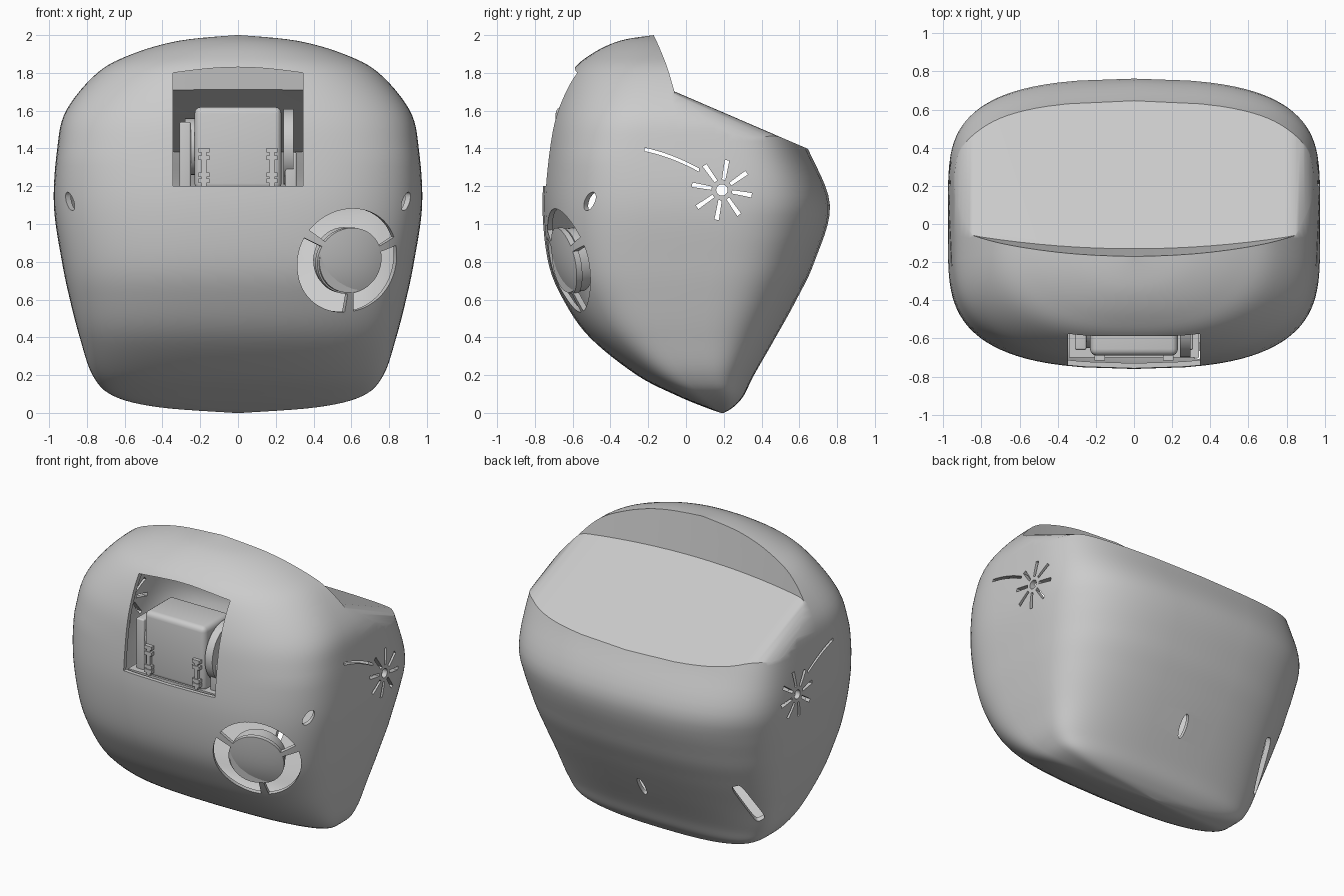
import bpy, bmesh
from math import sin, cos, pi, radians
from mathutils import Vector, Matrix

if "Cube" in bpy.data.objects:
    bpy.data.objects.remove(bpy.data.objects["Cube"])

grey = bpy.data.materials.new("plain grey")
grey.use_nodes = True
colour = (0.6, 0.6, 0.6, 1)
grey.diffuse_color = colour
grey.node_tree.nodes["Principled BSDF"].inputs["Base Color"].default_value = colour


def finish(name, bm):
    bmesh.ops.recalc_face_normals(bm, faces=bm.faces)
    mesh = bpy.data.meshes.new(name)
    bm.to_mesh(mesh)
    bm.free()
    mesh.materials.append(grey)
    obj = bpy.data.objects.new(name, mesh)
    bpy.context.collection.objects.link(obj)
    return obj


def activate(obj):
    bpy.ops.object.select_all(action='DESELECT')
    obj.select_set(True)
    bpy.context.view_layer.objects.active = obj


def smooth(obj, angle=35):
    activate(obj)
    bpy.ops.object.shade_smooth_by_angle(angle=radians(angle))


def cut(obj, cutter):
    mod = obj.modifiers.new("cut", 'BOOLEAN')
    mod.operation, mod.solver, mod.object = 'DIFFERENCE', 'EXACT', cutter
    activate(obj)
    bpy.ops.object.modifier_apply(modifier=mod.name)
    bpy.data.objects.remove(cutter)


def frame(point, normal):
    """Local axes on a surface: u sideways, v upwards, n outwards."""
    n = Vector(normal).normalized()
    u = Vector((0, 0, 1)).cross(n).normalized()
    m = Matrix((u, n.cross(u), n)).transposed().to_4x4()
    m.translation = point
    return m


def prism(bm, outline, m, low, high):
    rings = [[bm.verts.new(m @ Vector((p[0], p[1], h))) for p in outline] for h in (low, high)]
    bm.faces.new(rings[0])
    bm.faces.new(rings[1])
    for i in range(len(outline)):
        j = (i + 1) % len(outline)
        bm.faces.new((rings[0][i], rings[0][j], rings[1][j], rings[1][i]))


def ellipse(rx, ry, front=2.0, back=2.0, steps=40, bow=0.0):
    """Superellipse with its own squareness on the -y and +y halves, and bowed long sides."""
    points = []
    for i in range(steps):
        c, s = cos(2 * pi * i / steps), sin(2 * pi * i / steps)
        power = 2 / (back if s > 0 else front)
        x, y = abs(c) ** power, abs(s) ** power
        y *= 1 - bow * x * x
        points.append((rx * x * (1 if c > 0 else -1), ry * y * (1 if s > 0 else -1)))
    return points


def turn(points, angle):
    c, s = cos(angle), sin(angle)
    return [(x * c - y * s, x * s + y * c) for x, y in points]


# Shell levels: height, front, back, half width
LEVELS = [Vector(r) for r in (
    (0, .185, .2, .02), (.03, .1, .25, .42), (.09, -.045, .305, .66), (.2, -.26, .36, .77),
    (.4, -.51, .475, .838), (.6, -.65, .585, .89), (.8, -.73, .68, .932), (1.1, -.76, .762, .975),
    (1.4, -.735, .645, .957), (1.6, -.695, .56, .91), (1.8, -.61, .44, .745),
    (1.9, -.5, .3, .56), (1.97, -.35, .12, .315), (2, -.17, -.13, .02))]


def loft(name, scale):
    rows = []
    for i in range(len(LEVELS) - 1):
        a, b = LEVELS[i], LEVELS[i + 1]
        before, after = LEVELS[max(i - 1, 0)], LEVELS[min(i + 2, len(LEVELS) - 1)]
        for k in range(6):
            t = k / 6
            rows.append(a + (b - before) * t / 2 + (before * 2 - a * 5 + b * 4 - after) * t * t / 2
                        + (a * 3 - before - b * 3 + after) * t ** 3 / 2)
    rows.append(LEVELS[-1])
    bm = bmesh.new()
    rings = []
    for z, front, back, width in rows:
        front_power = 4.2 - max(0, z - 1.35) * 2.8
        back_power = 4.2 + min(max(0, z - 1), .4) * 3 - max(0, z - 1.55) * 7
        mid = (front + back) / 2
        ring = ellipse(max(width, .01), max((back - front) / 2, .004), front_power, back_power, 96, .14)
        rings.append([bm.verts.new((x * scale, (y + mid) * scale, 1 + (z - 1) * scale))
                      for x, y in ring])
    for low, high in zip(rings, rings[1:]):
        for i in range(96):
            j = (i + 1) % 96
            bm.faces.new((low[i], low[j], high[j], high[i]))
    bm.faces.new(rings[0])
    bm.faces.new(rings[-1])
    return finish(name, bm)


def roof_cutter(shift):
    # Everything behind the curved, leaning step under the crest ...
    bm = bmesh.new()
    curve = [(x / 10, -.13 + .09 * (x / 10) ** 2 - shift) for x in range(-11, 12)]
    lean = Matrix(((1, 0, 0, 0), (0, 1, -.15, .26), (0, 0, 1, 0), (0, 0, 0, 1)))
    prism(bm, curve + [(1.1, 1.5), (-1.1, 1.5)], lean, .9, 2.3)
    cutter = finish("roof_cutter", bm)
    # ... and above the sloping roof with rounded shoulders
    bm = bmesh.new()
    arc = [(.79 + .18 * sin(a), .18 * cos(a) - .18) for a in (pi / 2 * i / 10 for i in range(11))]
    arc = [(x - shift, y) for x, y in arc] + [(1.3, -.19)]
    outline = [(-x, y) for x, y in arc[::-1]] + arc + [(1.3, -1.5), (-1.3, -1.5)]
    prism(bm, outline, frame((0, -.08, 1.71 - shift), (0, .72, -.31)), -1, 2)
    cut(cutter, finish("under_roof", bm))
    return cutter


# Hollow shell
shell = loft("shell", 1)
cut(shell, roof_cutter(0))
cavity = loft("cavity", .965)
cut(cavity, roof_cutter(.03))
cut(shell, cavity)

# Openings through the shell
bm = bmesh.new()
arch = [(.345 - .69 * i / 12, 1.8 + .03 * sin(pi * i / 12)) for i in range(13)]
prism(bm, [(-.345, 1.2), (.345, 1.2)] + arch, frame((0, 0, 0), (0, -1, 0)), .45, 1)

# Sunburst vents and curved slit, through both sides
sun = frame((0, .19, 1.18), (1, 0, 0))
prism(bm, ellipse(.03, .03), sun, -2, 2)
for i in range(8):
    ray = [(.055, -.009), (.16, -.012), (.16, .012), (.055, .009)]
    prism(bm, turn(ray, radians(-10 + 45 * i)), sun, -2, 2)
slit = [(-.41 + .29 * t, .215 - .06 * t - .05 * t * t) for t in (i / 8 for i in range(9))]
prism(bm, [(x, y - .009) for x, y in slit] + [(x, y + .009) for x, y in slit[::-1]], sun, -2, 2)

# Round speaker grille: three ring sectors
grille = frame((.59, -.645, .805), (.42, -.9, -.1))
for first, last in ((27, 145), (155, 273), (283, 377)):
    sweep = [radians(first + (last - first) * k / 20) for k in range(21)]
    sector = [(r * cos(a), r * sin(a)) for r, path in ((.28, sweep), (.178, sweep[::-1])) for a in path]
    prism(bm, sector, grille, -.2, .2)

# Small eyelets at the front corners and the back, and the long slot
for side in (-1, 1):
    prism(bm, turn(ellipse(.03, .055), -.6 * side), frame((.89 * side, -.51, 1.12), (.75 * side, -.65, 0)), -.12, .12)
prism(bm, ellipse(.025, .08), frame((0, .46, .41), (0, .87, -.5)), -.15, .15)
prism(bm, turn(ellipse(.035, .18, 5, 5), .5), frame((-.74, .38, .43), (-.6, .7, -.4)), -.16, .16)
cut(shell, finish("opening_cutter", bm))
smooth(shell)


def box(name, low, high, bevel=0.0):
    low, high = Vector(low), Vector(high)
    bm = bmesh.new()
    bmesh.ops.create_cube(bm, size=1)
    for v in bm.verts:
        v.co = (low + high) / 2 + v.co * (high - low)
    if bevel:
        bmesh.ops.bevel(bm, geom=bm.edges[:], offset=bevel, segments=4, profile=.5, affect='EDGES')
    smooth(finish(name, bm))


def drum(name, m, radius, low, high):
    bm = bmesh.new()
    prism(bm, ellipse(radius, radius), m, low, high)
    smooth(finish(name, bm))


# Speaker drum behind the grille
drum("speaker_drum", grille, .17, -.09, -.01)

# Tilting unit inside the window
box("window_shelf", (-.34, -.7, 1.17), (.34, -.35, 1.2))
box("tilt_block", (-.23, -.69, 1.18), (.23, -.4, 1.62), .035)
box("left_bracket", (.25, -.66, 1.18), (.31, -.42, 1.38), .01)
box("right_bracket", (-.31, -.66, 1.18), (-.25, -.42, 1.54), .01)
for name, x, r in (("left_pivot", .24, .2), ("right_pivot", -.28, .15)):
    drum(name, frame((x, -.5, 1.41), (1, 0, 0)), r, 0, .055)
for x in (-.18, .18):
    for z in (1.23, 1.26, 1.35, 1.39):
        box("clip_rib", (x - .028, -.715, z - .012), (x + .028, -.66, z + .012))
    box("clip_spine", (x - .012, -.71, 1.2), (x + .012, -.66, 1.4))
